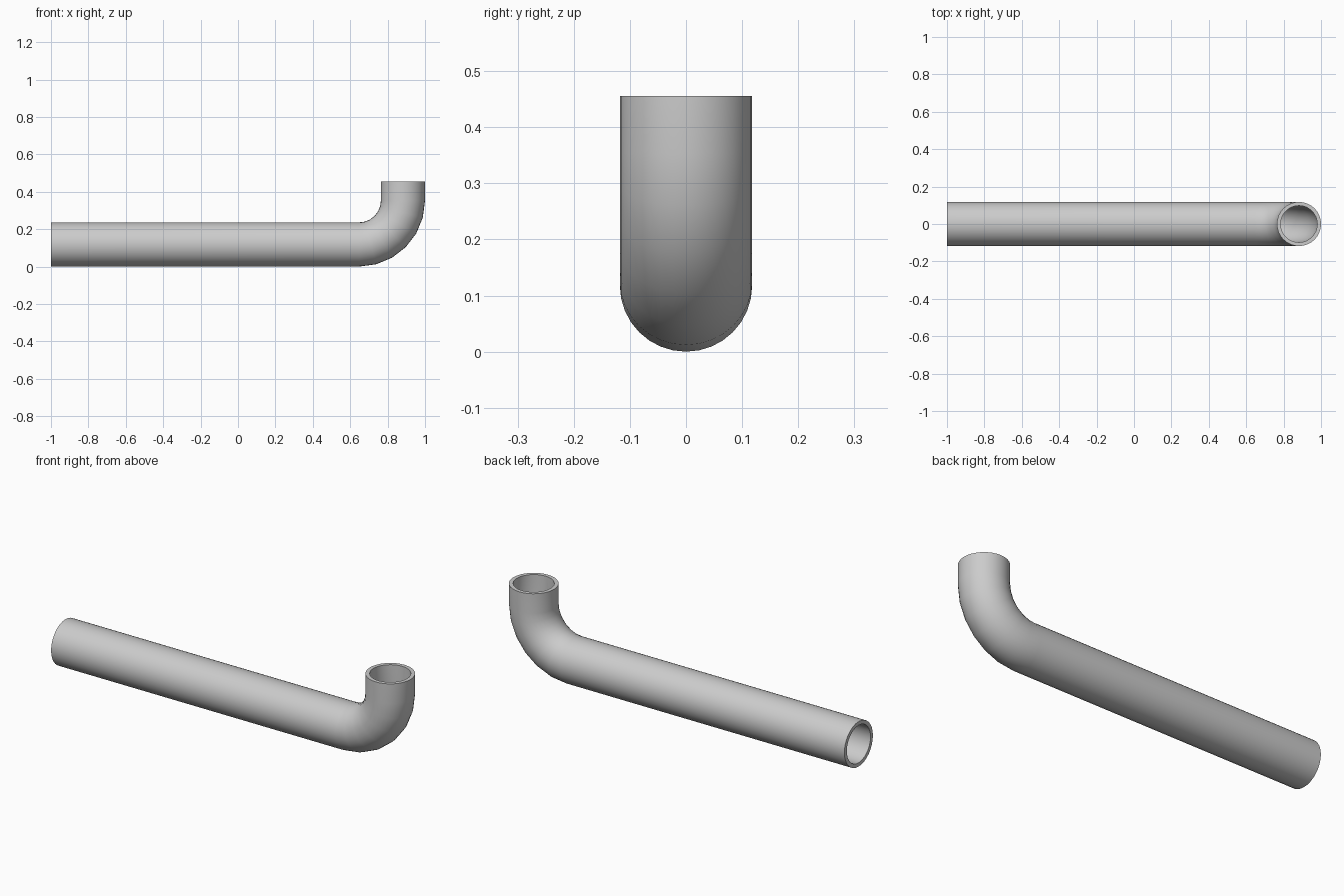
import bpy, bmesh, math
from mathutils import Vector

if "Cube" in bpy.data.objects:
    bpy.data.objects.remove(bpy.data.objects["Cube"])

OUTER, INNER = 0.118, 0.098
BEND = 0.235
SIDES, BEND_STEPS = 32, 6
LEG_X, TOP_Z = 1 - OUTER, 0.456

# Grey material
grey = bpy.data.materials.new("pipe_grey")
grey.use_nodes = True
colour = (0.6, 0.6, 0.6, 1)
grey.diffuse_color = colour
grey.node_tree.nodes["Principled BSDF"].inputs["Base Color"].default_value = colour

# Centreline stations: point and bend angle
corner = Vector((LEG_X - BEND, 0, OUTER + BEND))
stations = [(Vector((-1, 0, OUTER)), 0)]
for i in range(BEND_STEPS + 1):
    a = math.pi / 2 * i / BEND_STEPS
    stations.append((corner + BEND * Vector((math.sin(a), 0, -math.cos(a))), a))
stations.append((Vector((LEG_X, 0, TOP_Z)), math.pi / 2))

bm = bmesh.new()


def ring(centre, angle, radius):
    up = Vector((-math.sin(angle), 0, math.cos(angle)))
    side = Vector((0, 1, 0))
    turns = [2 * math.pi * k / SIDES for k in range(SIDES)]
    return [bm.verts.new(centre + radius * (math.cos(t) * up + math.sin(t) * side)) for t in turns]


# Outer wall forward, inner wall back, closed by the two rims
rings = [ring(p, a, OUTER) for p, a in stations]
rings += [ring(p, a, INNER) for p, a in reversed(stations)]
for i, first in enumerate(rings):
    second = rings[(i + 1) % len(rings)]
    for k in range(SIDES):
        n = (k + 1) % SIDES
        bm.faces.new((first[k], first[n], second[n], second[k]))
bmesh.ops.recalc_face_normals(bm, faces=bm.faces)

mesh = bpy.data.meshes.new("bent_pipe")
bm.to_mesh(mesh)
bm.free()
mesh.materials.append(grey)
pipe = bpy.data.objects.new("bent_pipe", mesh)
bpy.context.collection.objects.link(pipe)

# Smooth walls with crisp rims
bpy.context.view_layer.objects.active = pipe
pipe.select_set(True)
bpy.ops.object.shade_smooth_by_angle(angle=math.radians(40))
